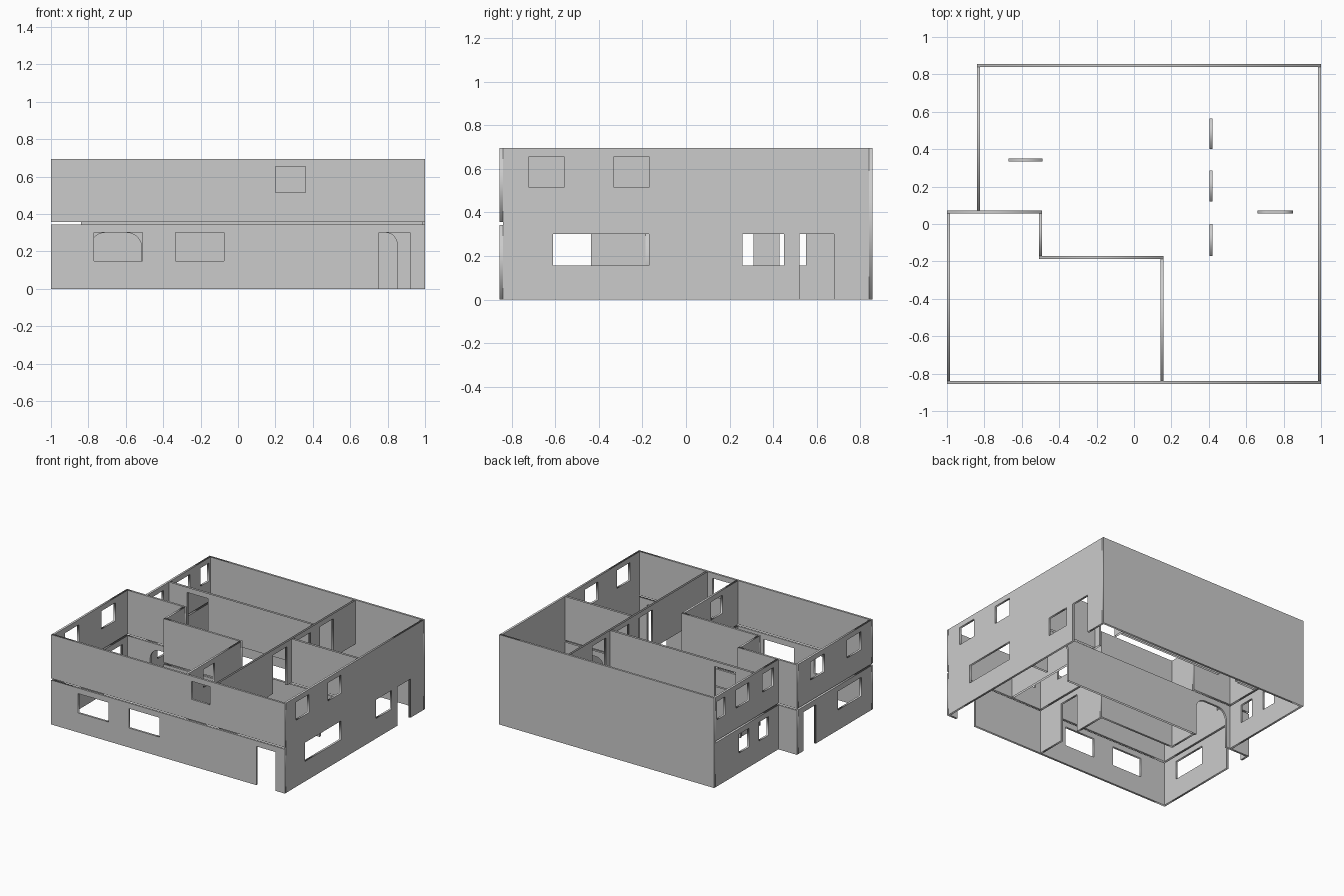
import bpy, bmesh, math
from mathutils import Matrix

if "Cube" in bpy.data.objects:
    bpy.data.objects.remove(bpy.data.objects["Cube"])

T = 0.016            # wall thickness
H = 0.695            # full height
LOW = (0.0, 0.343)   # ground storey
UP = (0.356, H)      # upper storey
TALL = (0.0, H)
WIN_L, WIN_U = (0.155, 0.30), (0.515, 0.655)


def add_spline(curve, pts):
    s = curve.splines.new('POLY')
    s.points.add(len(pts) - 1)
    for p, (u, v) in zip(s.points, pts):
        p.co = (u, v, 0, 1)
    s.use_cyclic_u = True


def notch(z0, a, b, top, r):
    """Doorway cut from the wall's bottom edge, with rounded top corners."""
    if r == 0:
        return [(a, z0), (a, top), (b, top), (b, z0)]
    arc = [i * math.pi / 16 for i in range(9)]
    left = [(a + r - r * math.cos(t), top - r + r * math.sin(t)) for t in arc]
    right = [(b - r + r * math.sin(t), top - r + r * math.cos(t)) for t in arc]
    return [(a, z0)] + left + right + [(b, z0)]


def wall(name, axis, at, span, zs, windows=(), doors=(), capped=True):
    """axis 'x' or 'y' is the run; windows (a, b, (z0, z1)); doors (a, b, top, radius)."""
    a, b = span
    z0, z1 = zs
    curve = bpy.data.curves.new(name, 'CURVE')
    curve.dimensions = '2D'
    curve.fill_mode = 'BOTH'
    curve.extrude = T / 2
    outline = [(a, z0)]
    for d in sorted(doors):
        outline += notch(z0, *d)
    outline += [(b, z0), (b, z1), (a, z1)]
    add_spline(curve, outline)
    for wa, wb, (h0, h1) in windows:
        add_spline(curve, [(wa, h0), (wb, h0), (wb, h1), (wa, h1)])
    ob = bpy.data.objects.new(name, curve)
    bpy.context.collection.objects.link(ob)
    bpy.ops.object.select_all(action='DESELECT')
    ob.select_set(True)
    bpy.context.view_layer.objects.active = ob
    bpy.ops.object.convert(target='MESH')
    ob = bpy.context.view_layer.objects.active
    ob.name = name
    bm = bmesh.new()
    bm.from_mesh(ob.data)
    bmesh.ops.remove_doubles(bm, verts=bm.verts, dist=1e-5)
    bmesh.ops.recalc_face_normals(bm, faces=bm.faces)
    if not capped:   # partitions are open along top and bottom
        ends = [f for f in bm.faces
                if all(abs(v.co.y - z0) < 1e-4 for v in f.verts)
                or all(abs(v.co.y - z1) < 1e-4 for v in f.verts)]
        bmesh.ops.delete(bm, geom=ends, context='FACES_ONLY')
    if axis == 'x':
        m = Matrix(((1, 0, 0, 0), (0, 0, -1, at), (0, 1, 0, 0), (0, 0, 0, 1)))
    else:
        m = Matrix(((0, 0, 1, at), (1, 0, 0, 0), (0, 1, 0, 0), (0, 0, 0, 1)))
    bm.transform(m)
    bm.to_mesh(ob.data)
    bm.free()
    return ob


h = T / 2
X0, X1, XL = -1 + h, 1 - h, -0.84 + h      # outer wall centre lines
Y0, Y1, YM = -0.855 + h, 0.855 - h, 0.063
XS, YS, XD, XP = -0.5, -0.178, 0.15, 0.412  # stepped and partition lines

# Full-height back and right walls
wall("back_wall", 'x', Y1, (-0.84, 1), TALL)
wall("right_wall", 'y', X1, (Y0 + h, Y1 - h), TALL,
     [(-0.61, -0.17, WIN_L), (0.26, 0.45, WIN_L),
      (-0.72, -0.56, WIN_U), (-0.33, -0.17, WIN_U)],
     [(0.52, 0.68, 0.30, 0)])

# Front wall, two storeys
wall("front_wall_lower", 'x', Y0, (-1, 1), LOW,
     [(-0.77, -0.51, (0.15, 0.3)), (-0.335, -0.075, (0.15, 0.3))],
     [(0.755, 0.92, 0.30, 0)])
wall("front_wall_upper", 'x', Y0, (-1, 1), UP, [(0.20, 0.36, WIN_U)])

# Left walls, stepped in plan
wall("left_front_wall_lower", 'y', X0, (Y0 + h, YM - h), LOW,
     [(-0.715, -0.43, WIN_L)], [(-0.158, -0.005, 0.30, 0)])
wall("left_front_wall_upper", 'y', X0, (Y0 + h, YM - h), UP,
     [(-0.71, -0.54, WIN_U), (-0.265, -0.095, WIN_U)])
wall("left_back_wall_lower", 'y', XL, (YM + h, Y1 - h), LOW,
     [(0.19, 0.31, WIN_L), (0.43, 0.55, WIN_L)])
wall("left_back_wall_upper", 'y', XL, (YM + h, Y1 - h), UP,
     [(0.13, 0.265, WIN_U), (0.43, 0.59, WIN_U), (0.72, 0.82, WIN_U)])

# Cross wall with the two rounded archways below
wall("cross_wall_lower_left", 'x', YM, (-1, XS + h), LOW,
     doors=[(-0.79, -0.515, 0.30, 0.08)])
wall("cross_wall_lower_right", 'x', YM, (XS + h, X1 - h), LOW,
     doors=[(0.66, 0.85, 0.30, 0.06)], capped=False)
wall("cross_wall_upper_left", 'x', YM, (-1, XS + h), UP)
wall("cross_wall_upper_right", 'x', YM, (XP + h, X1 - h), UP, capped=False)

# Stepped inner walls, repeated on both storeys
for level, zs in (("lower", LOW), ("upper", UP)):
    low = level == "lower"
    wall("step_side_wall_" + level, 'y', XS, (YS + h, YM - h), zs)
    wall("step_wall_" + level, 'x', YS, (XS - h, XD + h), zs)
    wall("inner_wall_" + level, 'y', XD, (Y0 + h, YS - h), zs,
         [] if low else [(-0.65, -0.51, WIN_U)],
         [(-0.61, -0.435, 0.30, 0)] if low else [])

# Upper partitions
wall("long_partition", 'y', XP, (Y0 + h, Y1 - h), UP,
     doors=[(-0.17, 0.0, 0.655, 0), (0.12, 0.285, 0.655, 0), (0.4, 0.565, 0.655, 0)],
     capped=False)
wall("bedroom_partition", 'x', 0.343, (XL + h, XP - h), UP,
     doors=[(-0.67, -0.49, 0.655, 0)], capped=False)
